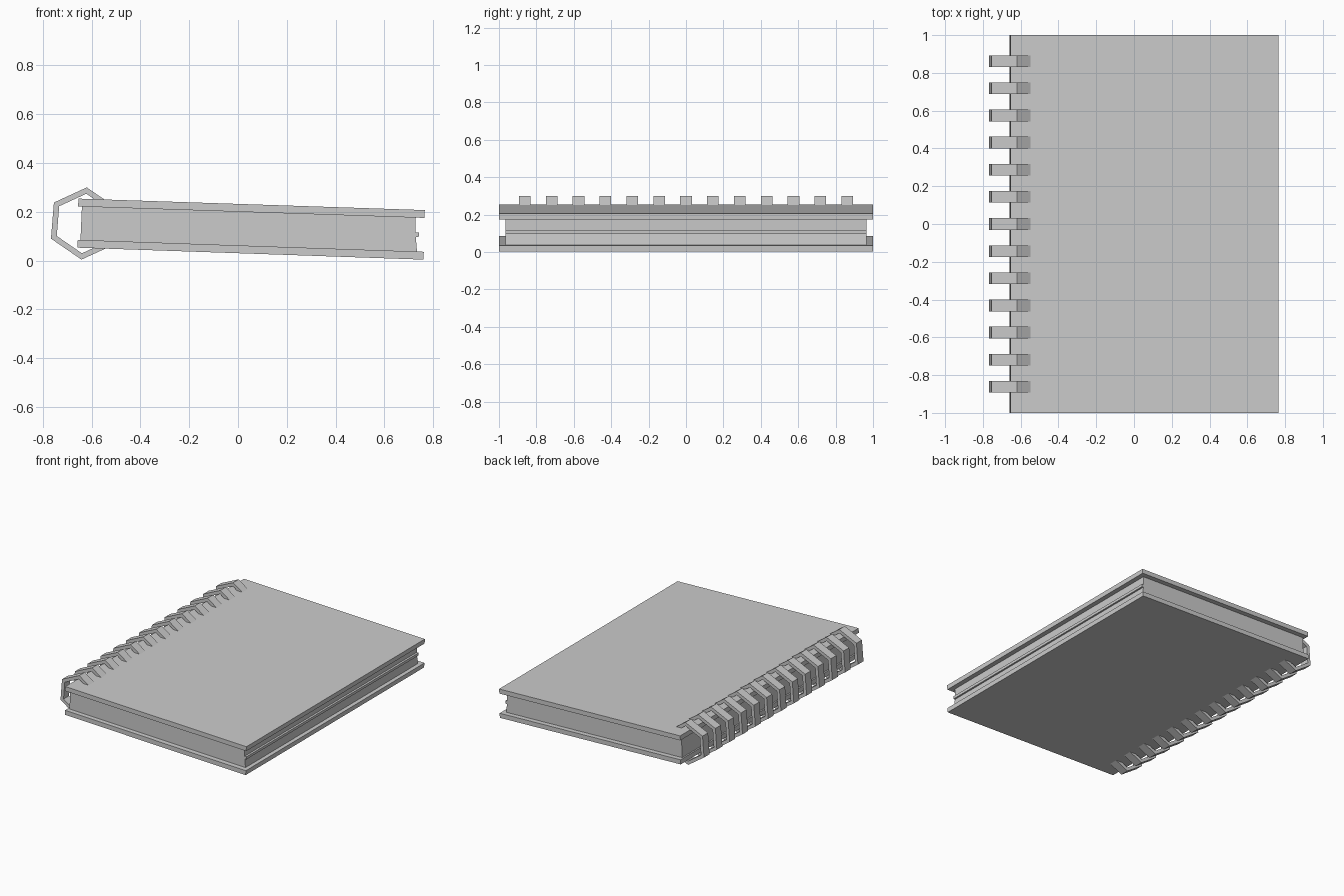
import bpy, bmesh

if "Cube" in bpy.data.objects:
    bpy.data.objects.remove(bpy.data.objects["Cube"])


def add_strip(bm, points, y0, y1):
    """Extrude a closed xz outline from y0 to y1 and cap it."""
    front = [bm.verts.new((x, y0, z)) for x, z in points]
    back = [bm.verts.new((x, y1, z)) for x, z in points]
    n = len(points)
    for i in range(n):
        j = (i + 1) % n
        bm.faces.new((front[i], front[j], back[j], back[i]))
    bm.faces.new(front)
    bm.faces.new(back)


def add_ring(bm, outer, scale, centre, y0, y1):
    """Flat-sided closed ring of rectangular section."""
    inner = [tuple(c + (p - c) * scale for p, c in zip(pt, centre)) for pt in outer]
    loops = [[bm.verts.new((x, y, z)) for x, z in pts]
             for pts, y in ((outer, y0), (outer, y1), (inner, y1), (inner, y0))]
    for k in range(4):
        a, b = loops[k], loops[(k + 1) % 4]
        for i in range(len(outer)):
            j = (i + 1) % len(outer)
            bm.faces.new((a[i], a[j], b[j], b[i]))


def finish(bm, name):
    bmesh.ops.recalc_face_normals(bm, faces=bm.faces)
    mesh = bpy.data.meshes.new(name)
    bm.to_mesh(mesh)
    bm.free()
    obj = bpy.data.objects.new(name, mesh)
    bpy.context.collection.objects.link(obj)


def slab(name, points, half_width):
    bm = bmesh.new()
    add_strip(bm, points, -half_width, half_width)
    finish(bm, name)


# Covers, tilted slightly down to the right
slab("front_cover", [(-0.654, 0.254), (-0.656, 0.222), (0.764, 0.175), (0.766, 0.207)], 1.0)
slab("back_cover", [(-0.657, 0.085), (-0.659, 0.053), (0.760, 0.004), (0.762, 0.036)], 1.0)

# Page block with a narrow protruding sheet at the open edge
slab("pages", [(-0.640, 0.222), (-0.646, 0.084), (0.734, 0.037), (0.729, 0.097),
               (0.741, 0.097), (0.742, 0.116), (0.727, 0.116), (0.729, 0.177)], 0.965)

# Hexagonal binding rings along the spine
centre = (-0.631, 0.152)
half = [(-0.620, 0.300), (-0.755, 0.238), (-0.767, 0.090)]
hexagon = half + [(2 * centre[0] - x, 2 * centre[1] - z) for x, z in half]
bm = bmesh.new()
for i in range(-6, 7):
    y = i * 0.1437
    add_ring(bm, hexagon, 0.825, centre, y - 0.031, y + 0.031)
finish(bm, "binding_rings")
